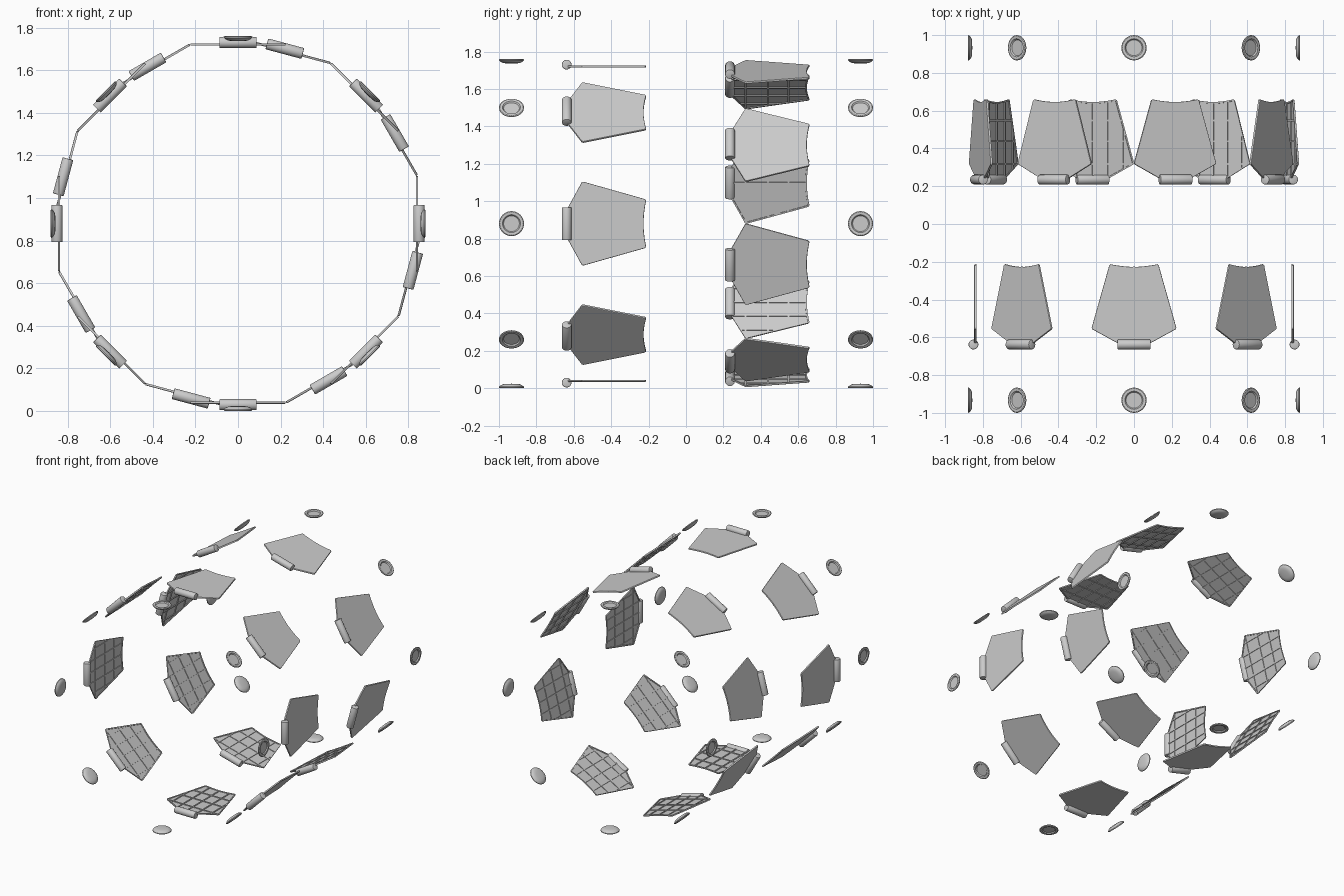
import bpy, bmesh
from math import radians, sin, cos, pi
from mathutils import Matrix

if "Cube" in bpy.data.objects:
    bpy.data.objects.remove(bpy.data.objects["Cube"])

CZ = 0.88          # height of the ring axis
HALF = [(0.085, -0.632), (0.222, -0.557), (0.224, -0.548), (0.131, -0.219), (0.123, -0.213)]
RIB_W = 0.009


def mesh_from(bm, name, smooth=False):
    bmesh.ops.recalc_face_normals(bm, faces=bm.faces)
    me = bpy.data.meshes.new(name)
    bm.to_mesh(me)
    bm.free()
    if smooth:
        me.shade_smooth()
        me.set_sharp_from_angle(angle=radians(35))
    return me


def box(bm, x0, x1, y0, y1, z0, z1):
    m = Matrix.Translation(((x0 + x1) / 2, (y0 + y1) / 2, (z0 + z1) / 2)) @ \
        Matrix.Diagonal((x1 - x0, y1 - y0, z1 - z0, 1))
    bmesh.ops.create_cube(bm, size=1, matrix=m)


def lerp(a, b, t):
    return a + (b - a) * t


def half_width(y):
    if y < -0.555:
        return lerp(0.085, 0.223, (y + 0.632) / 0.077)
    return lerp(0.223, 0.128, (y + 0.555) / 0.34)


def y_range(x):
    lo = -0.63 if x < 0.085 else lerp(-0.63, -0.557, (x - 0.085) / 0.137)
    hi = -0.226 if x < 0.125 else lerp(-0.548, -0.219, (0.224 - x) / 0.093)
    return lo, hi


def panel_mesh():
    """Tapered plate with a concave end, inner rim and rib grid."""
    bm = bmesh.new()
    arc = []
    for i in range(1, 12):
        t = i / 12
        arc.append((lerp(0.123, -0.123, t), -0.214 - 0.013 * sin(pi * t)))
    pts = HALF + arc + [(-x, y) for x, y in reversed(HALF)]
    bottom = bm.faces.new([bm.verts.new((x, y, 0.835)) for x, y in pts])
    ext = bmesh.ops.extrude_face_region(bm, geom=[bottom], use_keep_orig=True)
    top = [v for v in ext["geom"] if isinstance(v, bmesh.types.BMVert)]
    bmesh.ops.translate(bm, verts=top, vec=(0, 0, 0.011))
    bmesh.ops.recalc_face_normals(bm, faces=bm.faces)
    # rounded outer edge
    edges = [e for e in bm.edges if all(v.co.z > 0.84 for v in e.verts)]
    bmesh.ops.bevel(bm, geom=edges, offset=0.004, segments=2, profile=0.5, affect='EDGES')
    # recessed inner side leaves a rim
    bm.faces.ensure_lookup_table()
    low = [f for f in bm.faces if all(v.co.z < 0.836 for v in f.verts)]
    bmesh.ops.inset_region(bm, faces=low, thickness=0.008)
    inner = bmesh.ops.inset_region(bm, faces=low, thickness=0.0005)
    bmesh.ops.translate(bm, verts=low[0].verts[:], vec=(0, 0, 0.005))
    # ribs
    w = RIB_W / 2
    for x in (-0.17, -0.085, 0, 0.085, 0.17):
        lo, hi = y_range(abs(x) + w)
        box(bm, x - w, x + w, lo, hi, 0.8352, 0.841)
    for y in (-0.555, -0.435, -0.325):
        h = half_width(y) - 0.004
        box(bm, -h, h, y - w, y + w, 0.8354, 0.841)
    return mesh_from(bm, "panel")


def hinge_mesh():
    """Barrel lying along the tangent, with softened ends."""
    bm = bmesh.new()
    m = Matrix.Translation((0, -0.638, 0.85)) @ Matrix.Rotation(pi / 2, 4, 'Y')
    bmesh.ops.create_cone(bm, cap_ends=True, segments=24, radius1=0.026,
                          radius2=0.026, depth=0.175, matrix=m)
    rims = [e for e in bm.edges if abs(e.verts[0].co.x - e.verts[1].co.x) < 1e-4]
    bmesh.ops.bevel(bm, geom=rims, offset=0.004, segments=2, profile=0.5, affect='EDGES')
    return mesh_from(bm, "hinge", True)


def puck_mesh():
    """Shallow dish: recessed outer face, domed inner face."""
    prof = [(0, 0.872), (0.042, 0.872), (0.048, 0.879), (0.062, 0.88), (0.067, 0.877),
            (0.066, 0.872), (0.057, 0.864), (0.046, 0.859), (0.030, 0.857), (0, 0.856)]
    bm = bmesh.new()
    vs = [bm.verts.new((r, 0, z)) for r, z in prof]
    es = [bm.edges.new(p) for p in zip(vs, vs[1:])]
    bmesh.ops.spin(bm, geom=vs + es, cent=(0, 0, 0), axis=(0, 0, 1),
                   angle=2 * pi, steps=32, use_duplicate=False)
    bmesh.ops.remove_doubles(bm, verts=bm.verts, dist=1e-5)
    return mesh_from(bm, "puck", True)


def ring(name, me, y, offset):
    for k in range(8):
        ob = bpy.data.objects.new(f"{name}_{k + 1}", me)
        ob.location = (0, y, CZ)
        ob.rotation_euler = (0, radians(offset + 45 * k), 0)
        bpy.context.collection.objects.link(ob)


panel, hinge, puck = panel_mesh(), hinge_mesh(), puck_mesh()
# front row, then back row turned by 15 degrees
for label, y, turn in (("front", 0, 0), ("back", 0.873, 15)):
    ring(label + "_panel", panel, y, turn)
    ring(label + "_hinge", hinge, y, turn)
# end rings of round pads
ring("front_pad", puck, -0.933, 0)
ring("back_pad", puck, 0.933, 0)
